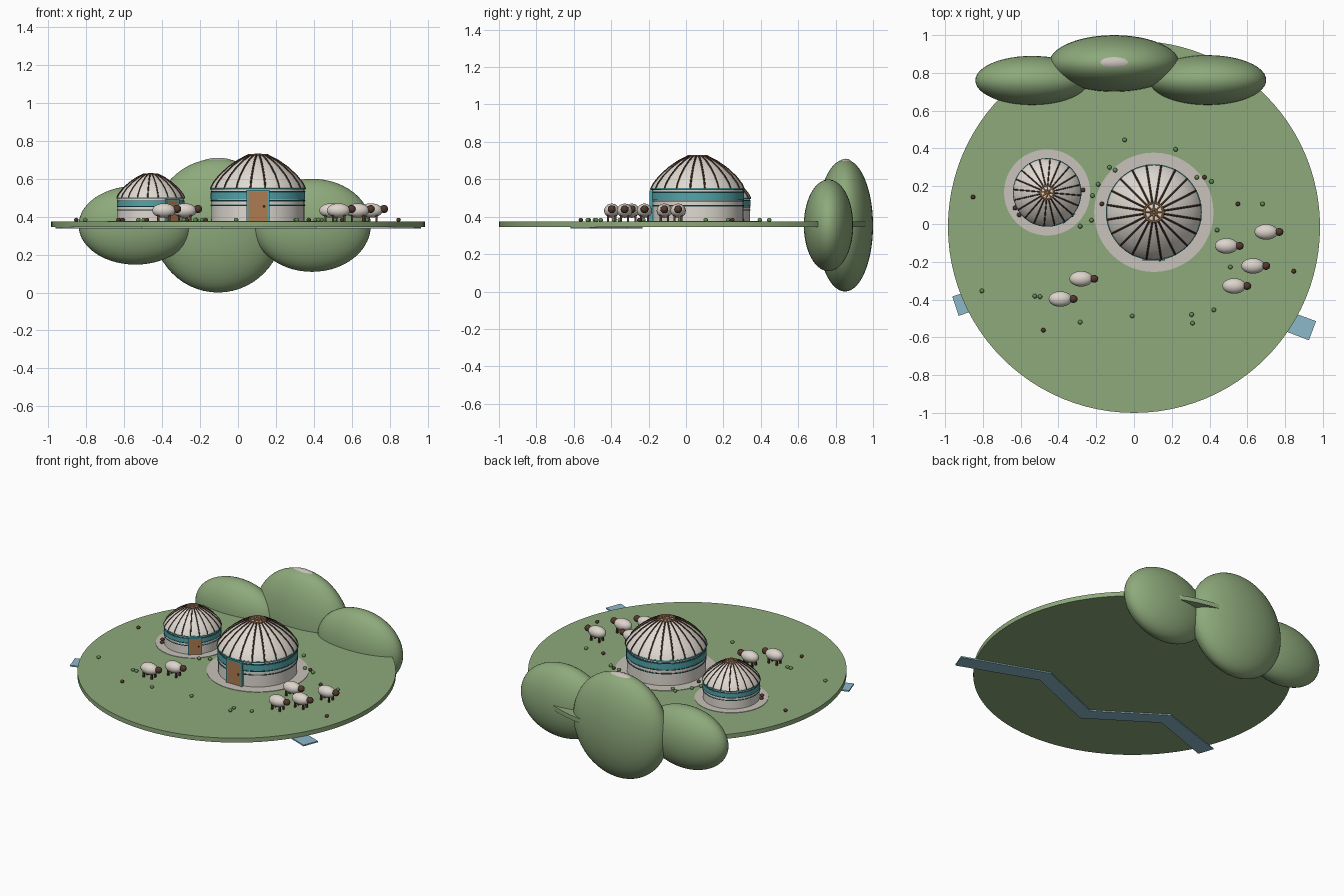
import bpy, bmesh, math
from mathutils import Matrix, Vector

if "Cube" in bpy.data.objects:
    bpy.data.objects.remove(bpy.data.objects["Cube"])


def mat(name, r, g, b):
    m = bpy.data.materials.new(name)
    m.diffuse_color = (r, g, b, 1)
    m.use_nodes = True
    m.node_tree.nodes["Principled BSDF"].inputs["Base Color"].default_value = m.diffuse_color
    return m


GRASS = mat("grass green", .27, .40, .20)
BUSH = mat("bush green", .14, .27, .10)
WATER = mat("river blue", .27, .48, .60)
STONE = mat("pale ground", .58, .54, .49)
FELT = mat("felt white", .74, .70, .64)
WOOL = mat("wool", .72, .66, .60)
TEAL = mat("teal trim", .08, .38, .41)
DARK_TEAL = mat("dark teal rope", .03, .13, .14)
BROWN = mat("dark brown", .085, .04, .025)
WOOD = mat("tan wood", .42, .20, .085)
TOP = .374   # height of the meadow surface


def finish(bm, name, m, smooth=True, M=None):
    if M is not None:
        bm.transform(M)
    bmesh.ops.recalc_face_normals(bm, faces=bm.faces)
    me = bpy.data.meshes.new(name)
    bm.to_mesh(me)
    bm.free()
    me.materials.append(m)
    ob = bpy.data.objects.new(name, me)
    bpy.context.collection.objects.link(ob)
    if smooth:
        bpy.ops.object.select_all(action='DESELECT')
        ob.select_set(True)
        bpy.context.view_layer.objects.active = ob
        bpy.ops.object.shade_smooth_by_angle(angle=math.radians(35))
    return ob


def add_ball(bm, loc, rad, u=24, v=14):
    M = Matrix.Translation(loc) @ Matrix.Diagonal((*rad, 1))
    bmesh.ops.create_uvsphere(bm, u_segments=u, v_segments=v, radius=1, matrix=M)


def ball(name, loc, rad, m, u=24, v=14):
    bm = bmesh.new()
    add_ball(bm, loc, rad, u, v)
    return finish(bm, name, m)


def add_box(bm, loc, size, rot=0):
    M = Matrix.Rotation(rot, 4, 'Z') @ Matrix.Translation(loc) @ Matrix.Diagonal((*size, 1))
    bmesh.ops.create_cube(bm, size=1, matrix=M)


def lathe(name, profile, m, M=None, n=48):
    """Revolve (radius, height) points about z, capping open ends."""
    bm = bmesh.new()
    rings = [[bm.verts.new((r * math.cos(math.tau * i / n), r * math.sin(math.tau * i / n), z))
              for i in range(n)] for r, z in profile]
    for a, b in zip(rings, rings[1:]):
        for i in range(n):
            j = (i + 1) % n
            bm.faces.new((a[i], a[j], b[j], b[i]))
    bm.faces.new(rings[0])
    bm.faces.new(rings[-1])
    return finish(bm, name, m, True, M)


def tubes(name, paths, radius, m, M, closed=False):
    """Round rods along point paths, turned into one mesh."""
    cu = bpy.data.curves.new(name, 'CURVE')
    cu.dimensions = '3D'
    cu.bevel_depth = radius
    cu.bevel_resolution = 1
    cu.use_fill_caps = True
    for path in paths:
        sp = cu.splines.new('POLY')
        sp.points.add(len(path) - 1)
        for p, q in zip(sp.points, path):
            p.co = (*q, 1)
        sp.use_cyclic_u = closed
    tmp = bpy.data.objects.new(name, cu)
    bpy.context.collection.objects.link(tmp)
    bpy.context.view_layer.update()
    me = bpy.data.meshes.new_from_object(tmp.evaluated_get(bpy.context.evaluated_depsgraph_get()))
    bpy.data.objects.remove(tmp)
    bm = bmesh.new()
    bm.from_mesh(me)
    return finish(bm, name, m, True, M)


# meadow disc
lathe("meadow", [(.985, .344), (.985, TOP)], GRASS, Matrix.Translation((0, -.015, 0)), 96)

# river ribbon running under the meadow, visible at both rims
pts = [Vector(p) for p in ((-.945, -.435), (-.50, -.285), (-.08, -.565), (.41, -.365), (.945, -.565))]
bm = bmesh.new()
rows = []
for i, p in enumerate(pts):
    d = (pts[min(i + 1, len(pts) - 1)] - pts[max(i - 1, 0)]).normalized()
    s = Vector((-d.y, d.x)) * .054
    rows.append([bm.verts.new((*(p + s * k), z)) for k, z in ((1, .336), (-1, .336), (-1, .345), (1, .345))])
for a, b in zip(rows, rows[1:]):
    for i in range(4):
        bm.faces.new((a[i], a[(i + 1) % 4], b[(i + 1) % 4], b[i]))
bm.faces.new(rows[0])
bm.faces.new(rows[-1])
finish(bm, "river", WATER, False)

# hills with a pale cap on the tallest
ball("middle_hill", (-.105, .85, .353), (.345, .15, .353), GRASS, 48, 28)
ball("left_hill", (-.54, .76, .354), (.30, .13, .207), GRASS, 48, 28)
ball("right_hill", (.39, .762, .354), (.31, .132, .245), GRASS, 48, 28)
ball("hill_cap", (-.105, .853, .66), (.112, .046, .05), STONE, 32, 16)

# round felt tents, modelled at full size then scaled
ROOF = [(.251, .175), (.238, .202), (.205, .243), (.155, .288), (.105, .322), (.052, .349)]


def around(r, z, n=48):
    return [(r * math.cos(math.tau * i / n), r * math.sin(math.tau * i / n), z) for i in range(n)]


def tent(name, x, y, scale, turn, pad):
    T = Matrix.Translation((x, y, TOP))
    M = T @ Matrix.Rotation(turn, 4, 'Z') @ Matrix.Scale(scale, 4)
    lathe(name + "_pad", [(pad, -.004), (pad, .003)], STONE, T)
    lathe(name + "_wall", [(.245, 0), (.245, .175)], FELT, M)
    lathe(name + "_roof", ROOF, FELT, M)
    lathe(name + "_band", [(.24, .115), (.249, .115), (.249, .152), (.24, .152)], TEAL, M)
    tubes(name + "_eave_rope", [around(.249, .174)], .005, TEAL, M, True)
    tubes(name + "_wall_ropes", [around(.246, z) for z in (.085, .11, .157)], .004, DARK_TEAL, M, True)
    # roof poles
    poles = [[(r * math.cos(a), r * math.sin(a), z + .001) for r, z in ROOF]
             for a in (math.tau * (i + .5) / 20 for i in range(20))]
    tubes(name + "_roof_poles", poles, .0048, BROWN, M)
    # crown wheel with spokes
    tubes(name + "_crown_rim", [around(.05, .35, 32), around(.016, .352, 16)], .006, WOOD, M, True)
    spokes = [[(s * .05 * math.cos(a), s * .05 * math.sin(a), .352) for s in (-1, 1)]
              for a in (math.pi * i / 4 for i in range(4))]
    tubes(name + "_crown_spokes", spokes, .004, WOOD, M)
    # door, frame and handle
    bm = bmesh.new()
    add_box(bm, (0, -.238, .078), (.104, .03, .156))
    finish(bm, name + "_door", WOOD, False, M)
    bm = bmesh.new()
    for sx in (-1, 1):
        add_box(bm, (sx * .055, -.238, .08), (.01, .036, .16))
    add_box(bm, (0, -.238, .16), (.12, .036, .01))
    finish(bm, name + "_door_frame", TEAL, False, M)
    bm = bmesh.new()
    add_ball(bm, (.032, -.255, .08), (.006, .006, .006), 10, 6)
    finish(bm, name + "_door_handle", BROWN, True, M)


tent("large_tent", .105, .062, 1, 0, .316)
tent("small_tent", -.46, .167, .715, math.radians(40), .228)

# sheep, all facing +x
SHEEP = ((.49, -.116), (.70, -.042), (.63, -.222), (.53, -.328), (-.28, -.29), (-.39, -.397))
for i, (x, y) in enumerate(SHEEP, 1):
    ball(f"sheep_body_{i}", (x, y, .432), (.062, .041, .038), WOOL)
    bm = bmesh.new()
    add_ball(bm, (x + .069, y, .44), (.022, .021, .021), 16, 10)
    for sx in (-1, 1):
        for sy in (-1, 1):
            add_box(bm, (x + sx * .03, y + sy * .019, .39), (.011, .011, .036))
    finish(bm, f"sheep_head_and_legs_{i}", BROWN)

# scattered tufts and pebbles
TUFTS = ((-.05, .445), (.22, .395), (-.13, .30), (-.10, .285), (-.19, .21), (-.22, .15), (-.225, .02),
         (-.285, -.012), (.41, .225), (.333, .247), (.68, .106), (.44, -.032), (.51, -.228), (.305, -.48),
         (.31, -.525), (.423, -.455), (-.01, -.487), (-.285, -.52), (-.525, -.382), (-.497, -.385),
         (-.805, -.354))
PEBBLES = ((-.852, .143), (-.17, .106), (.373, .247), (.55, .106), (.846, -.25), (-.48, -.562),
           (-.63, .085), (-.608, .048), (-.27, .18))
for name, spots, m in (("grass_tufts", TUFTS, BUSH), ("pebbles", PEBBLES, BROWN)):
    bm = bmesh.new()
    for x, y in spots:
        add_ball(bm, (x, y, .383), (.012, .012, .011), 12, 8)
    finish(bm, name, m)
